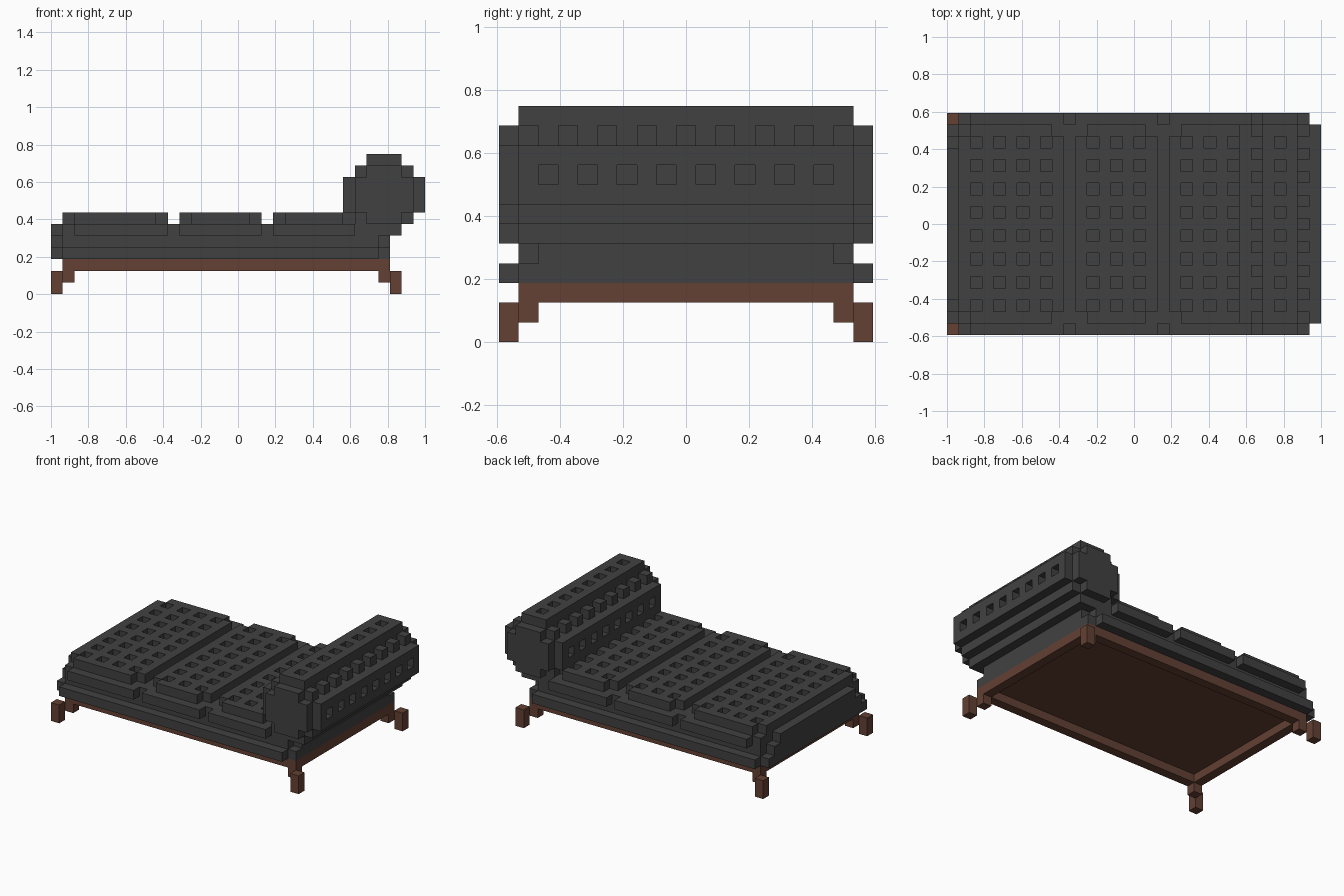
import bpy
import bmesh
from mathutils import Vector

U = 1 / 16                          # edge of one block
ORIGIN = Vector((-1, -9.5 * U, 0))  # corner of the block grid
DEPTH = 19                          # blocks from front to back
PITS = range(2, 17, 2)              # rows of tufting pits

cube = bpy.data.objects.get("Cube")
if cube:
    bpy.data.objects.remove(cube)


def material(name, colour):
    mat = bpy.data.materials.new(name)
    mat.use_nodes = True
    mat.diffuse_color = colour
    bsdf = next(n for n in mat.node_tree.nodes if n.type == "BSDF_PRINCIPLED")
    bsdf.inputs["Base Color"].default_value = colour
    return mat


charcoal = material("charcoal_fabric", (0.053, 0.053, 0.053, 1))
brown = material("brown_wood", (0.125, 0.052, 0.033, 1))


def box(x0, x1, inset, z0, z1):
    """Blocks from x0 to x1 and z0 to z1, inset equally at front and back."""
    return {(x, y, z) for x in range(x0, x1)
            for y in range(inset, DEPTH - inset) for z in range(z0, z1)}


def pits(columns, z):
    return {(x, y, z) for x in columns for y in PITS}


def build(name, cells, mat):
    """Skin a set of blocks, keeping only the outward faces."""
    bm = bmesh.new()
    for cell in cells:
        for axis in range(3):
            for side in (0, 1):
                step = [0, 0, 0]
                step[axis] = 2 * side - 1
                if tuple(c + s for c, s in zip(cell, step)) in cells:
                    continue
                a, b = (axis + 1) % 3, (axis + 2) % 3
                corners = []
                for u, v in ((0, 0), (1, 0), (1, 1), (0, 1)):
                    p = Vector(cell)
                    p[axis] += side
                    p[a] += u
                    p[b] += v
                    corners.append(bm.verts.new(ORIGIN + p * U))
                bm.faces.new(corners if side else corners[::-1])
    bmesh.ops.remove_doubles(bm, verts=bm.verts, dist=U / 100)
    mesh = bpy.data.meshes.new(name)
    bm.to_mesh(mesh)
    bm.free()
    mesh.materials.append(mat)
    obj = bpy.data.objects.new(name, mesh)
    bpy.context.collection.objects.link(obj)
    return obj


# Wooden frame with an open underside
build("frame", box(1, 29, 1, 2, 3) - box(2, 28, 2, 2, 3), brown)

# Thin panel closing the frame from below the upholstery
bpy.ops.mesh.primitive_cube_add(size=1, location=(-U, 0, 3 * U - 0.003))
panel = bpy.context.object
panel.name = "underside_panel"
panel.scale = (26 * U, 15 * U, 0.006)
panel.data.materials.append(brown)

# Feet at the corners, each with a bracket set diagonally inward
for end, foot_x, bracket_x in (("foot_end", 0, 1), ("head_end", 29, 28)):
    for side, foot_y, bracket_y in (("front", 0, 1), ("back", 18, 17)):
        build(f"{side}_{end}_leg", {(foot_x, foot_y, 0), (foot_x, foot_y, 1)}, brown)
        build(f"{side}_{end}_bracket", {(bracket_x, bracket_y, 1)}, brown)

# Upholstered base with rounded ends
base = box(0, 29, 1, 3, 4) | box(1, 28, 0, 3, 4)
base |= box(0, 29, 2, 4, 5) | box(1, 28, 1, 4, 5)
base |= box(0, 1, 3, 5, 6) | box(1, 27, 1, 5, 6)
build("upholstered_base", base, charcoal)

# Tufted cushions: overhanging lip, softened top corners, rows of pits
for name, x0, x1, lip in (("foot_cushion", 1, 10, 2),
                          ("middle_cushion", 11, 18, 11),
                          ("head_cushion", 19, 26, 19)):
    top = box(x0, x1, 2, 6, 7) | box(x0 + 1, x1 - 1, 1, 6, 7)
    top -= pits(range(x0 + 1, x1 - 1, 2), 6)
    build(name, top, charcoal)
    build(name + "_lip", box(lip, x1, 0, 5, 6) - box(lip, x1, 1, 5, 6), charcoal)

# Round bolster: stepped cross-section, smaller end caps, pits all round
bolster = box(25, 32, 1, 7, 10) | box(26, 31, 0, 7, 10)
bolster |= box(26, 31, 1, 6, 11) | box(27, 30, 0, 6, 11)
bolster |= box(27, 30, 1, 5, 12)
bolster -= pits((28,), 11) | pits((26, 30), 10) | pits((25, 31), 8)
build("bolster", bolster, charcoal)
